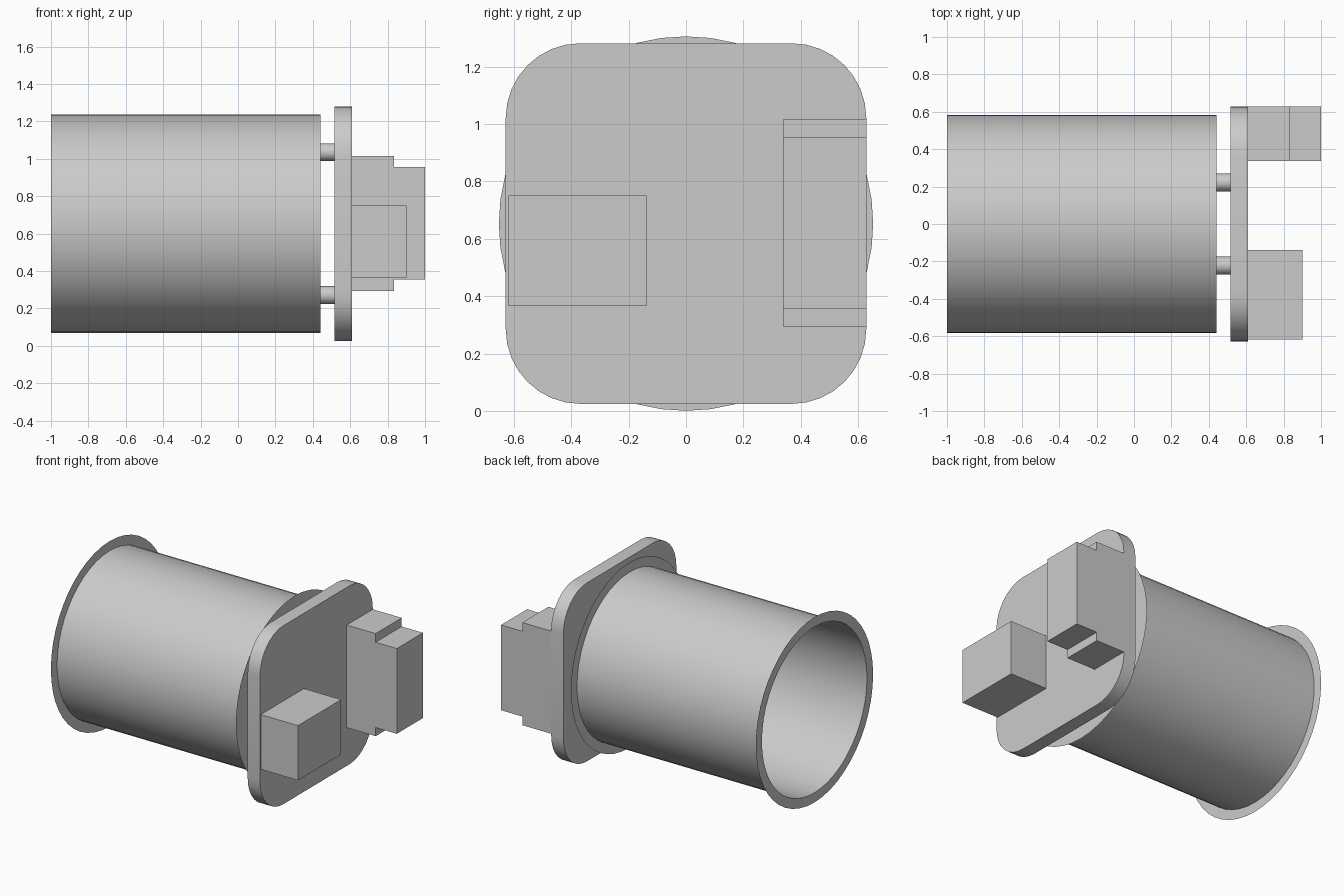
import bpy, bmesh, math
from mathutils import Matrix, Vector

cube = bpy.data.objects.get("Cube")
if cube:
    bpy.data.objects.remove(cube, do_unlink=True)

grey = bpy.data.materials.new("plain grey")
grey.use_nodes = True
colour = (0.6, 0.6, 0.6, 1)
grey.diffuse_color = colour
grey.node_tree.nodes["Principled BSDF"].inputs["Base Color"].default_value = colour

AXIS_Z = 0.653
TUBE_R, FLANGE_R = 0.584, 0.652
TUBE_BACK, TUBE_END = -1.0, 0.44
PLATE_X0, PLATE_X1 = 0.515, 0.61
SIDES = 48


def finish(name, bm, smooth=False):
    mesh = bpy.data.meshes.new(name)
    bm.to_mesh(mesh)
    bm.free()
    obj = bpy.data.objects.new(name, mesh)
    bpy.context.collection.objects.link(obj)
    mesh.materials.append(grey)
    if smooth:
        bpy.ops.object.select_all(action='DESELECT')
        obj.select_set(True)
        bpy.context.view_layer.objects.active = obj
        bpy.ops.object.shade_smooth_by_angle(angle=math.radians(35))
    return obj


def ring(bm, x, r):
    angles = [math.tau * i / SIDES for i in range(SIDES)]
    return [bm.verts.new((x, r * math.sin(a), AXIS_Z + r * math.cos(a))) for a in angles]


def bridge(bm, a, b):
    for i in range(SIDES):
        j = (i + 1) % SIDES
        bm.faces.new((a[i], a[j], b[j], b[i]))


def extrude_outline(name, points, direction, smooth=False):
    bm = bmesh.new()
    face = bm.faces.new([bm.verts.new(p) for p in points])
    out = bmesh.ops.extrude_face_region(bm, geom=[face], use_keep_orig=True)
    moved = [g for g in out["geom"] if isinstance(g, bmesh.types.BMVert)]
    bmesh.ops.translate(bm, verts=moved, vec=Vector(direction))
    bmesh.ops.recalc_face_normals(bm, faces=bm.faces)
    return finish(name, bm, smooth)


# Thin open tube with a flat rim at its open end
bm = bmesh.new()
rim = ring(bm, TUBE_BACK, FLANGE_R)
mouth = ring(bm, TUBE_BACK, TUBE_R)
far = ring(bm, TUBE_END, TUBE_R)
bridge(bm, rim, mouth)
bridge(bm, mouth, far)
bmesh.ops.recalc_face_normals(bm, faces=bm.faces)
finish("tube", bm, True)

# Flat disc closing the other end
bm = bmesh.new()
bm.faces.new(reversed(ring(bm, TUBE_END, FLANGE_R)))
finish("end_disc", bm)

# Rounded square mounting plate
half, corner, steps = 0.628, 0.26, 8
outline = []
for quarter, (sy, sz) in enumerate([(1, 1), (-1, 1), (-1, -1), (1, -1)]):
    for i in range(steps + 1):
        a = math.pi / 2 * (quarter + i / steps)
        outline.append((PLATE_X0,
                        sy * (half - corner) + corner * math.cos(a),
                        AXIS_Z + sz * (half - corner) + corner * math.sin(a)))
extrude_outline("mounting_plate", outline, (PLATE_X1 - PLATE_X0, 0, 0), True)

# Four pins joining the disc to the plate
for side, sy in (("left", 1), ("right", -1)):
    for level, sz in (("upper", 1), ("lower", -1)):
        bm = bmesh.new()
        place = Matrix.Translation(((TUBE_END + PLATE_X0) / 2, sy * 0.222, AXIS_Z + sz * 0.382))
        bmesh.ops.create_cone(bm, cap_ends=True, segments=24, radius1=0.048, radius2=0.048,
                              depth=PLATE_X0 - TUBE_END,
                              matrix=place @ Matrix.Rotation(math.pi / 2, 4, 'Y'))
        finish(f"{level}_{side}_pin", bm, True)

# Plain connector block
block = [(PLATE_X1, -0.618, z) for z in (0.366, 0.751)]
block += [(0.9, -0.618, z) for z in (0.751, 0.366)]
extrude_outline("small_block", block, (0, 0.48, 0))

# Stepped connector block
lower = [(PLATE_X1, 0.294), (0.835, 0.294), (0.835, 0.355), (1.0, 0.355)]
upper = [(x, 2 * 0.655 - z) for x, z in reversed(lower)]
extrude_outline("stepped_block", [(x, 0.338, z) for x, z in lower + upper], (0, 0.29, 0))
